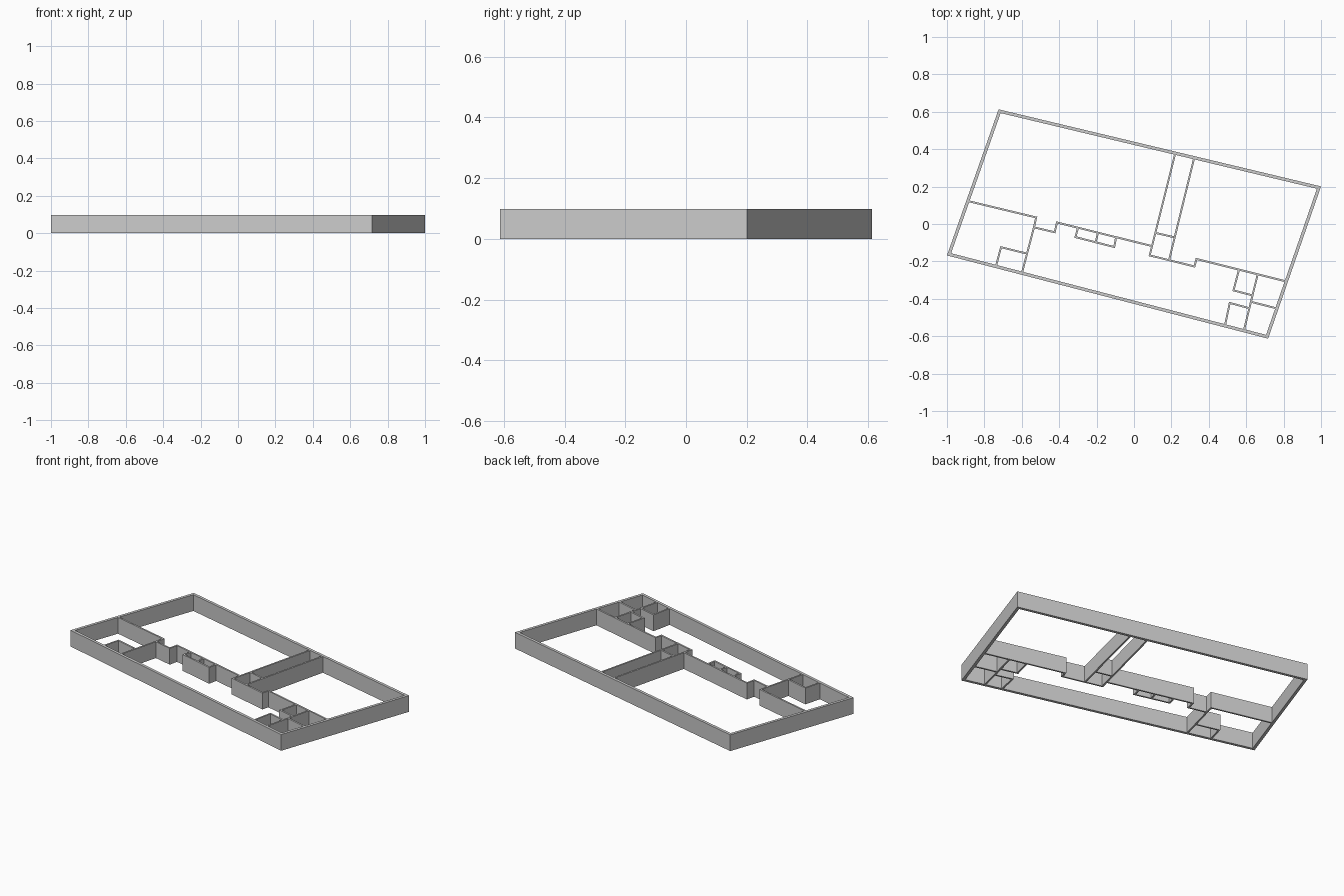
import bpy, bmesh
from mathutils import Vector

if "Cube" in bpy.data.objects:
    bpy.data.objects.remove(bpy.data.objects["Cube"])

H = 0.098      # wall height
THIN = 0.010   # partition thickness
THICK = 0.017  # outer wall thickness


def wall(name, pts, left, right, closed=False):
    """Mitred wall along a plan path, offset to the left and right of it."""
    p = [Vector(q) for q in pts]
    n = len(p)
    sides = []
    for i in range(n):
        a = p[i] - p[i - 1] if (i > 0 or closed) else p[1] - p[0]
        b = p[(i + 1) % n] - p[i] if (i < n - 1 or closed) else a
        na = Vector((-a.y, a.x)).normalized()
        nb = Vector((-b.y, b.x)).normalized()
        m = (na + nb) / (1 + na.dot(nb))
        sides.append((p[i] + m * left, p[i] - m * right))
    bm = bmesh.new()
    rings = [[bm.verts.new((q.x, q.y, z)) for q, z in
              ((l, 0), (r, 0), (r, H), (l, H))] for l, r in sides]
    for i in range(n if closed else n - 1):
        s, t = rings[i], rings[(i + 1) % n]
        for k in range(4):
            j = (k + 1) % 4
            bm.faces.new((s[k], s[j], t[j], t[k]))
    if not closed:
        bm.faces.new(rings[0])
        bm.faces.new(rings[-1][::-1])
    bmesh.ops.recalc_face_normals(bm, faces=bm.faces)
    me = bpy.data.meshes.new(name)
    bm.to_mesh(me)
    bm.free()
    bpy.context.collection.objects.link(bpy.data.objects.new(name, me))


# Outer shell, thickened inwards
wall("outer_wall", [(-1, -0.168), (0.717, -0.613), (1, 0.201), (-0.724, 0.613)],
     THICK, 0, closed=True)

# Interior partitions
partitions = {
    "left_corridor_wall": [(-0.885, 0.122), (-0.523, 0.035), (-0.535, -0.018),
                           (-0.424, -0.044), (-0.412, 0.008), (0.092, -0.117)],
    "left_room_wall": [(-0.535, -0.018), (-0.598, -0.258)],
    "left_closet": [(-0.737, -0.222), (-0.711, -0.124), (-0.578, -0.157)],
    "middle_cupboard": [(-0.300, -0.022), (-0.313, -0.070), (-0.106, -0.123),
                        (-0.096, -0.072)],
    "cupboard_divider": [(-0.193, -0.048), (-0.205, -0.097)],
    "stair_and_right_corridor_wall": [(0.221, 0.380), (0.084, -0.168), (0.323, -0.227),
                                      (0.334, -0.187), (0.814, -0.307)],
    "stair_right_wall": [(0.322, 0.355), (0.188, -0.192)],
    "stair_cross_wall": [(0.117, -0.048), (0.212, -0.070)],
    "upper_closet": [(0.561, -0.245), (0.532, -0.355), (0.631, -0.381)],
    "right_room_wall": [(0.661, -0.270), (0.588, -0.568)],
    "lower_closet": [(0.487, -0.540), (0.512, -0.422), (0.612, -0.449)],
    "right_cross_wall": [(0.625, -0.416), (0.763, -0.451)],
}
# Lean of the upright walls follows the skewed plan
flip = {"left_closet", "stair_and_right_corridor_wall", "stair_right_wall",
        "upper_closet", "lower_closet", "right_room_wall", "left_room_wall",
        "middle_cupboard", "cupboard_divider"}
for name, path in partitions.items():
    wall(name, path, THIN / 2, THIN / 2)
